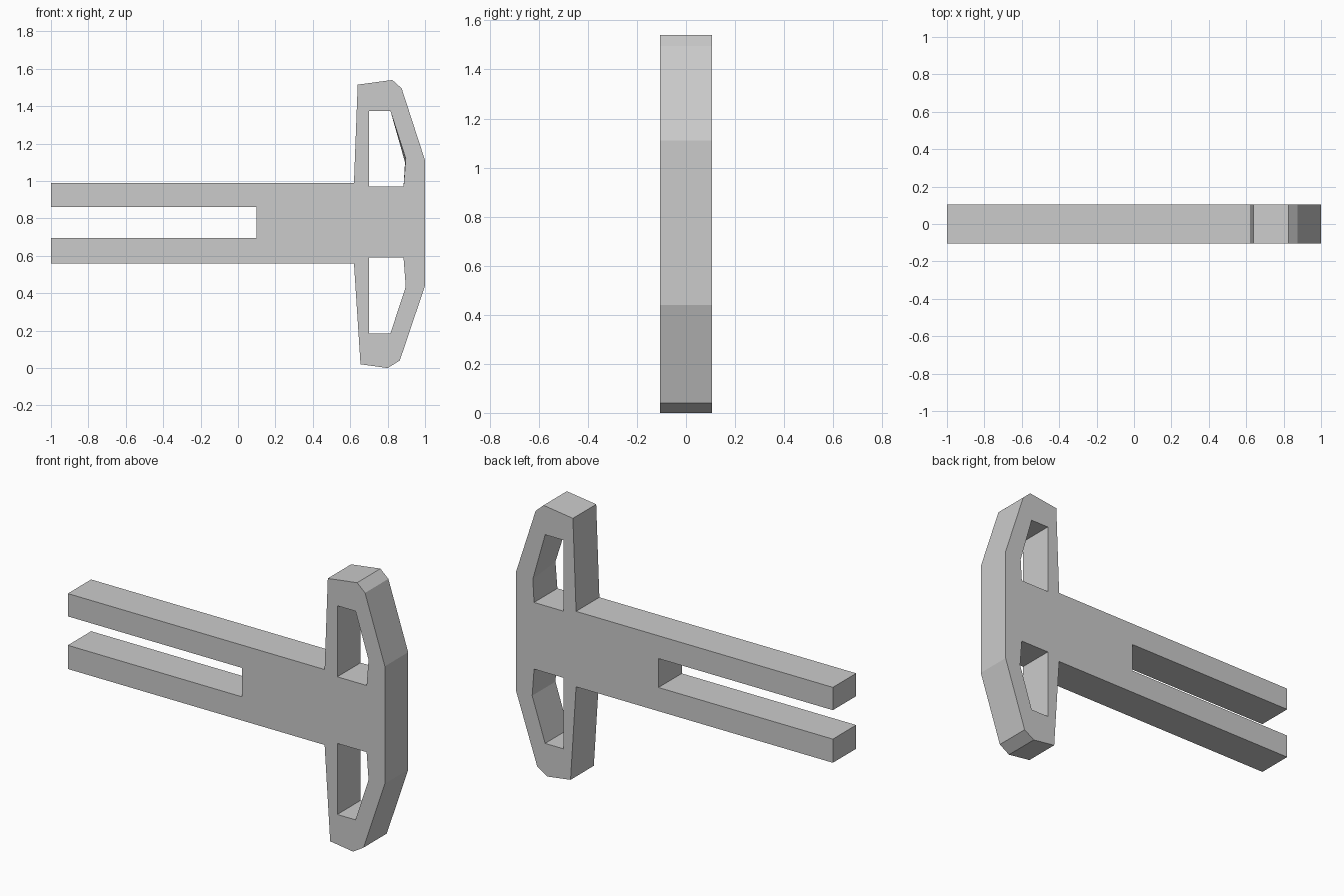
import bpy, bmesh
from mathutils import Vector

if "Cube" in bpy.data.objects:
    bpy.data.objects.remove(bpy.data.objects["Cube"])

HALF = 0.105  # half thickness along y

# Forked shank and crosshead silhouette (x, z)
outline = [(-1, 0.99), (0.62, 0.99), (0.64, 1.515), (0.825, 1.54), (0.875, 1.495),
           (1, 1.11), (1, 0.44), (0.865, 0.04), (0.80, 0), (0.655, 0.02),
           (0.62, 0.56), (-1, 0.56), (-1, 0.695), (0.10, 0.695), (0.10, 0.86), (-1, 0.86)]

# Windows in the crosshead
upper_window = [(0.70, 0.97), (0.70, 1.375), (0.815, 1.375), (0.897, 1.12), (0.885, 0.97)]
lower_window = [(0.70, 0.59), (0.885, 0.59), (0.897, 0.435), (0.815, 0.185), (0.70, 0.185)]


def add_loop(bm, points):
    verts = [bm.verts.new((x, -HALF, z)) for x, z in points]
    return [bm.edges.new((a, b)) for a, b in zip(verts, verts[1:] + verts[:1])]


# Fill the silhouette around its windows, then extrude it to the back
bm = bmesh.new()
edges = [e for loop in (outline, upper_window, lower_window) for e in add_loop(bm, loop)]
bmesh.ops.triangle_fill(bm, edges=edges, use_beauty=True, normal=(0, -1, 0))
result = bmesh.ops.extrude_face_region(bm, geom=bm.faces[:], use_keep_orig=True)
back = [v for v in result["geom"] if isinstance(v, bmesh.types.BMVert)]
bmesh.ops.translate(bm, verts=back, vec=(0, 2 * HALF, 0))

# The upper window's outer corner is slightly skewed at the back
corner = min(back, key=lambda v: (v.co - Vector((0.897, HALF, 1.12))).length)
corner.co = (0.893, HALF, 1.10)

bmesh.ops.recalc_face_normals(bm, faces=bm.faces[:])
mesh = bpy.data.meshes.new("forked_crosshead")
bm.to_mesh(mesh)
bm.free()
bpy.context.collection.objects.link(bpy.data.objects.new("forked_crosshead", mesh))
